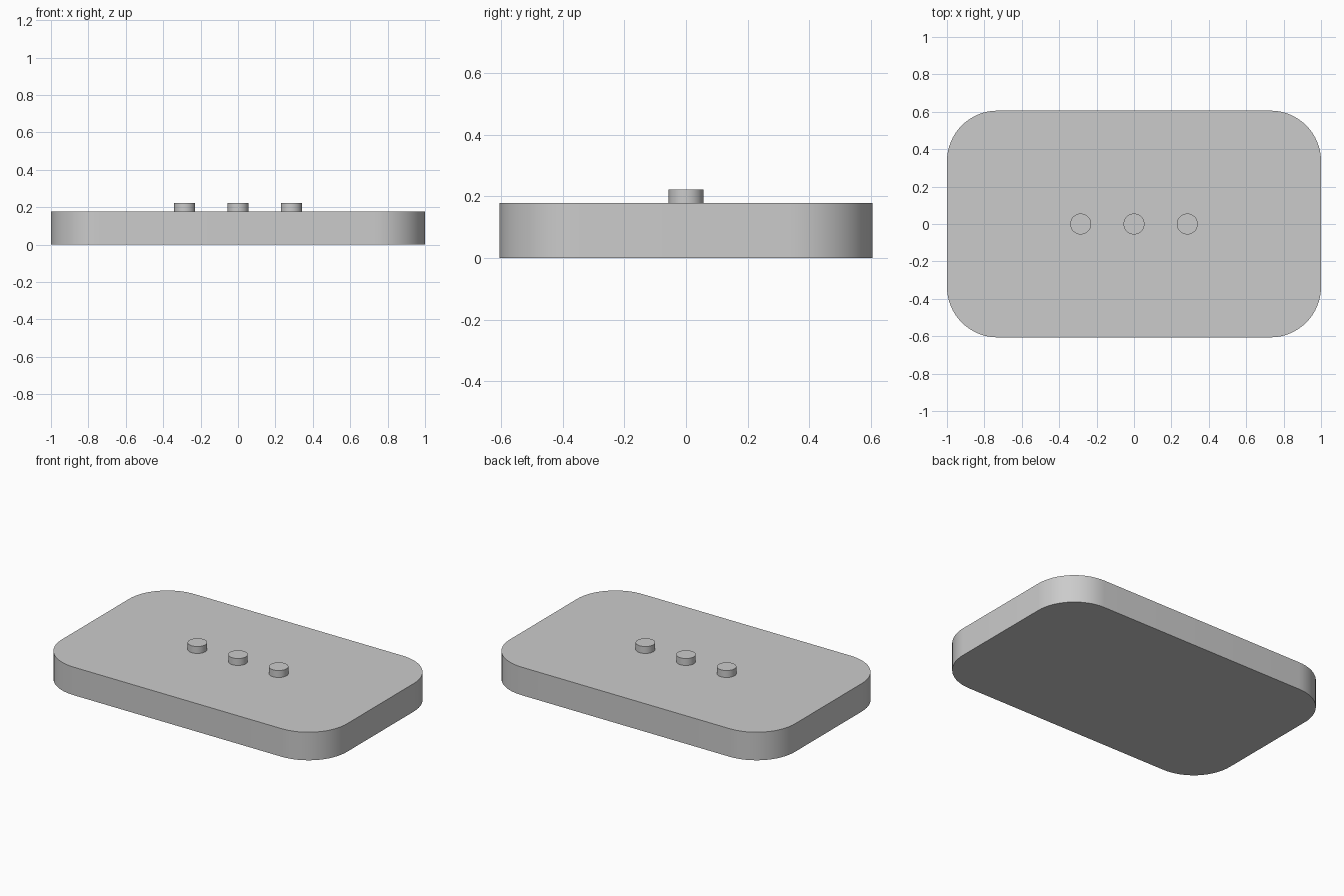
import bpy, bmesh
from math import sin, cos, pi

cube = bpy.data.objects.get("Cube")
if cube:
    bpy.data.objects.remove(cube, do_unlink=True)

# Single plain grey
GREY = (0.6, 0.6, 0.6, 1)
grey = bpy.data.materials.new("plain grey")
grey.use_nodes = True
grey.diffuse_color = GREY
grey.node_tree.nodes["Principled BSDF"].inputs["Base Color"].default_value = GREY


def arc(cx, cy, radius, start, sweep, steps):
    return [(cx + radius * cos(start + sweep * i / steps),
             cy + radius * sin(start + sweep * i / steps)) for i in range(steps + 1)]


def extruded(name, outline, bottom, top):
    """Closed solid with a flat outline, smooth walls and sharp rims."""
    bm = bmesh.new()
    base = bm.faces.new([bm.verts.new((x, y, bottom)) for x, y in outline])
    result = bmesh.ops.extrude_face_region(bm, geom=[base], use_keep_orig=True)
    for v in result["geom"]:
        if isinstance(v, bmesh.types.BMVert):
            v.co.z = top
    bmesh.ops.recalc_face_normals(bm, faces=bm.faces)
    mesh = bpy.data.meshes.new(name)
    bm.to_mesh(mesh)
    bm.free()
    mesh.materials.append(grey)
    obj = bpy.data.objects.new(name, mesh)
    bpy.context.collection.objects.link(obj)
    bpy.ops.object.select_all(action='DESELECT')
    obj.select_set(True)
    bpy.context.view_layer.objects.active = obj
    bpy.ops.object.shade_smooth_by_angle(angle=pi / 6)
    return obj


# Rounded rectangular plate
HALF_X, HALF_Y, CORNER, THICK = 1.0, 0.606, 0.27, 0.178
cx, cy = HALF_X - CORNER, HALF_Y - CORNER
plate_outline = []
for quarter, (sx, sy) in enumerate([(1, 1), (-1, 1), (-1, -1), (1, -1)]):
    plate_outline += arc(sx * cx, sy * cy, CORNER, quarter * pi / 2, pi / 2, 16)
extruded("plate", plate_outline, 0, THICK)

# Row of three short round pegs
for name, x in (("right_peg", -0.285), ("middle_peg", 0), ("left_peg", 0.285)):
    extruded(name, arc(x, 0, 0.056, 0, 2 * pi, 48)[:-1], THICK, 0.222)
